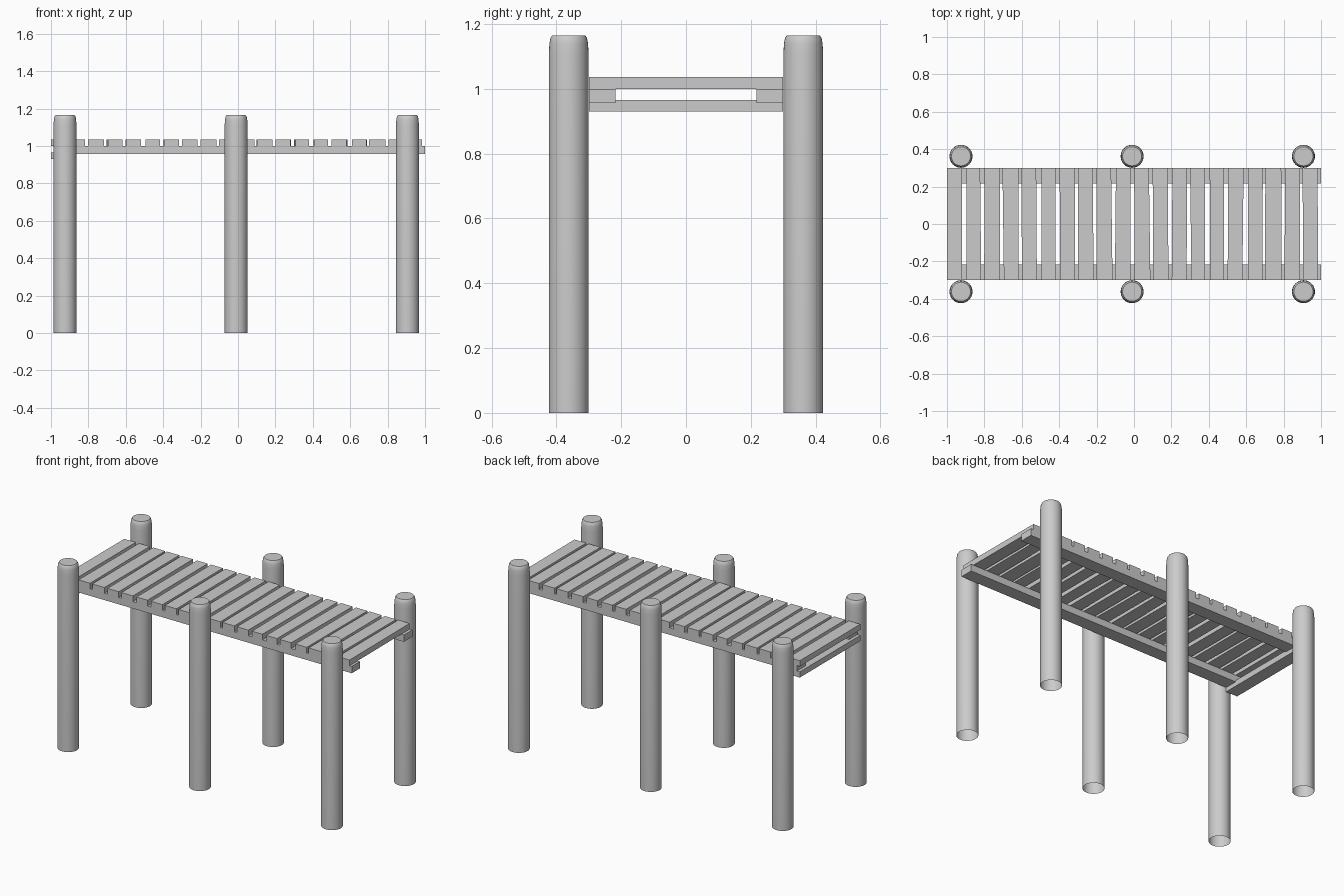
import bpy, bmesh, math, random

if "Cube" in bpy.data.objects:
    bpy.data.objects.remove(bpy.data.objects["Cube"])

random.seed(4)


def make_object(name, bm, smooth=False):
    bmesh.ops.recalc_face_normals(bm, faces=bm.faces)
    mesh = bpy.data.meshes.new(name)
    bm.to_mesh(mesh)
    bm.free()
    ob = bpy.data.objects.new(name, mesh)
    bpy.context.collection.objects.link(ob)
    if smooth:
        bpy.ops.object.select_all(action='DESELECT')
        ob.select_set(True)
        bpy.context.view_layer.objects.active = ob
        bpy.ops.object.shade_smooth_by_angle(angle=math.radians(40))
    return ob


def board(name, x0, x1, y0, y1, z0, z1, wobble=0.0):
    bm = bmesh.new()
    bmesh.ops.create_cube(bm, size=1)
    # each vertical corner edge gets its own small offset, like rough-cut wood
    shift = {(sx, sy): random.uniform(-wobble, wobble) for sx in (0, 1) for sy in (0, 1)}
    for v in bm.verts:
        sx, sy, sz = (int(c > 0) for c in v.co)
        v.co = ((x0, x1)[sx] + shift[sx, sy], (y0, y1)[sy], (z0, z1)[sz])
    return make_object(name, bm)


def post(name, x, y, sides=32):
    # tapered-cap profile (radius, height), open underneath
    profile = [(0.0615, 0), (0.0615, 1.11), (0.0595, 1.14), (0.0565, 1.157), (0.051, 1.165)]
    bm = bmesh.new()
    rings = []
    for r, z in profile:
        rings.append([bm.verts.new((x + r * math.cos(2 * math.pi * i / sides),
                                    y + r * math.sin(2 * math.pi * i / sides), z))
                      for i in range(sides)])
    for a, b in zip(rings, rings[1:]):
        for i in range(sides):
            j = (i + 1) % sides
            bm.faces.new((a[i], a[j], b[j], b[i]))
    bm.faces.new(rings[-1])
    return make_object(name, bm, smooth=True)


# Six round posts
for i, x in enumerate((-0.925, -0.01, 0.906)):
    for side, y in (("front", -0.362), ("back", 0.362)):
        post(f"{side}_post_{i + 1}", x, y)

# Long side beams under the deck
board("front_beam", -0.98, 1.0, -0.3, -0.217, 0.957, 1.0)
board("back_beam", -0.98, 1.0, 0.217, 0.3, 0.957, 1.0)

# Cross board under the left end
board("cross_board", -1.0, -0.92, -0.3, 0.3, 0.93, 0.966)

# Deck planks, slightly uneven
for i in range(20):
    x = -0.96 + i * 1.905 / 19
    board(f"deck_plank_{i + 1}", x - 0.04, x + 0.04, -0.3, 0.3, 1.0, 1.036,
          wobble=0.0 if i == 0 else 0.005)
